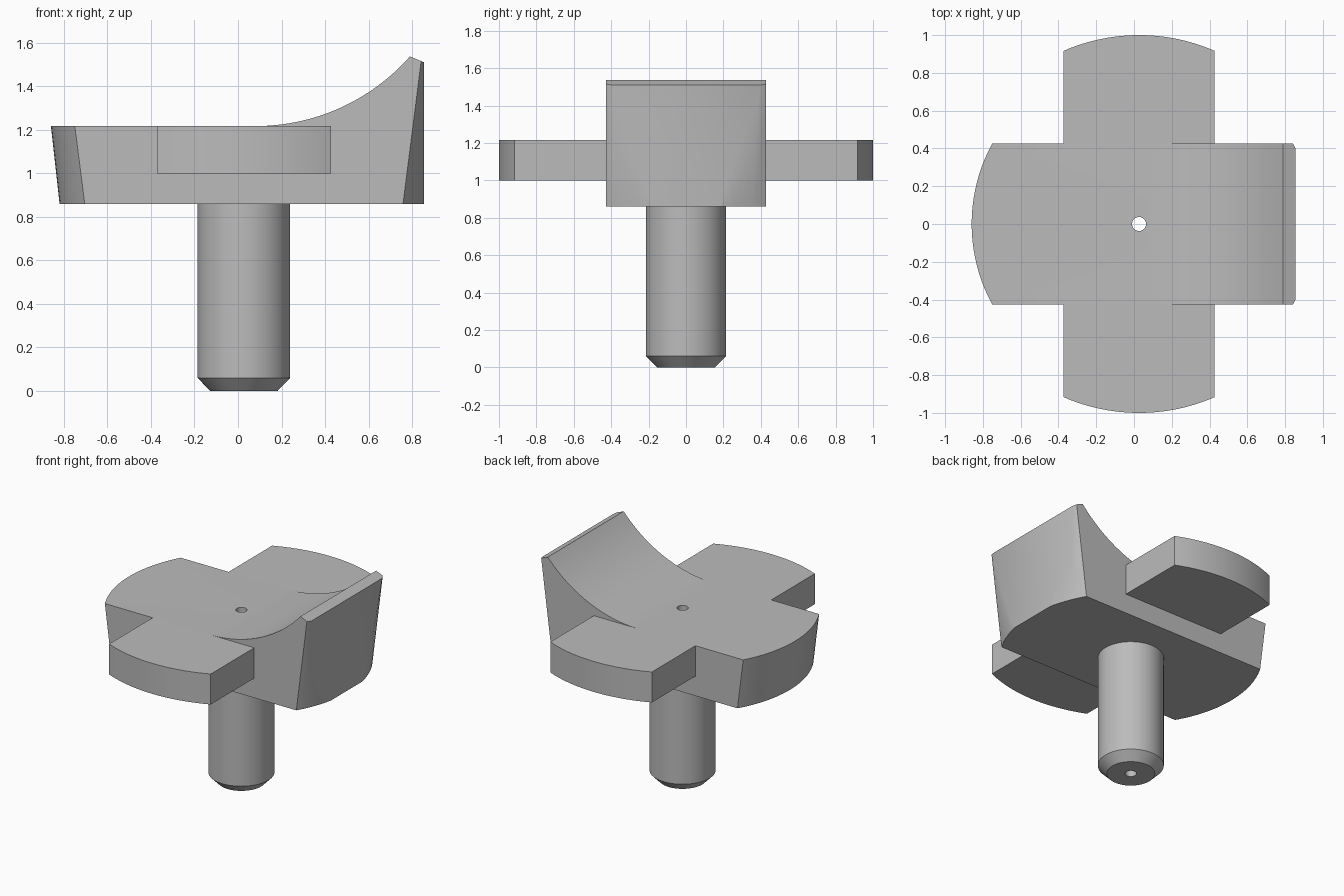
import bpy, bmesh, math
from mathutils import Vector

if "Cube" in bpy.data.objects:
    bpy.data.objects.remove(bpy.data.objects["Cube"], do_unlink=True)

AXIS = 0.027          # x of the shaft axis
HALF = 0.427          # half width of the head
TOP, BASE = 1.217, 0.86
HOLE = 0.037

grey = bpy.data.materials.new("plain_grey")
grey.use_nodes = True
grey.diffuse_color = (0.5, 0.5, 0.5, 1)
grey.node_tree.nodes["Principled BSDF"].inputs["Base Color"].default_value = (0.5, 0.5, 0.5, 1)


def finish(name, bm):
    bmesh.ops.recalc_face_normals(bm, faces=bm.faces)
    mesh = bpy.data.meshes.new(name)
    bm.to_mesh(mesh)
    bm.free()
    mesh.materials.append(grey)
    ob = bpy.data.objects.new(name, mesh)
    bpy.context.collection.objects.link(ob)
    return ob


def prism(name, points, offset):
    """Extrude a flat outline along an offset."""
    bm = bmesh.new()
    face = bm.faces.new([bm.verts.new(p) for p in points])
    new = bmesh.ops.extrude_face_region(bm, geom=[face])["geom"]
    bmesh.ops.translate(bm, vec=offset,
                        verts=[v for v in new if isinstance(v, bmesh.types.BMVert)])
    return finish(name, bm)


def frustum(name, r_low, r_high, z_low, z_high, segments):
    bm = bmesh.new()
    bmesh.ops.create_cone(bm, cap_ends=True, segments=segments, radius1=r_low,
                          radius2=r_high, depth=z_high - z_low)
    bmesh.ops.translate(bm, verts=bm.verts, vec=(AXIS, 0, (z_low + z_high) / 2))
    ob = finish(name, bm)
    ob.hide_render = True
    return ob


def boolean(ob, cutter, operation):
    mod = ob.modifiers.new(operation.lower(), 'BOOLEAN')
    mod.operation, mod.object, mod.solver = operation, cutter, 'EXACT'
    graph = bpy.context.evaluated_depsgraph_get()
    mesh = bpy.data.meshes.new_from_object(ob.evaluated_get(graph))
    ob.modifiers.clear()
    ob.data = mesh
    bpy.data.objects.remove(cutter, do_unlink=True)


# Head: side profile with the scooped upstand, trimmed by a tapering cone
start, peak = Vector((0.08, TOP)), Vector((0.79, 1.537))
d = peak - start
radius = d.length_squared / (2 * d.y)
sweep = math.asin(d.x / radius)
steps = 32
profile = [(-1, BASE), (0.855, BASE), (0.855, 1.51)]
for i in range(steps, -1, -1):
    a = sweep * i / steps
    profile.append((start.x + radius * math.sin(a), start.y + radius * (1 - math.cos(a))))
profile.append((-1, TOP))
head = prism("head", [(x, -HALF, z) for x, z in profile], (0, 2 * HALF, 0))


def taper(z):
    return 0.847 + 0.111 * (z - BASE)


boolean(head, frustum("taper_cutter", taper(0.7), taper(1.7), 0.7, 1.7, 128), 'INTERSECT')
boolean(head, frustum("hole_cutter", HOLE, HOLE, 0.5, 1.5, 32), 'DIFFERENCE')

# Side arms with rounded ends, one on each side of the head
arms = []
for name, side in (("right_arm", -1), ("left_arm", 1)):
    outline = [(AXIS - 0.4, side * HALF, 1.0), (AXIS + 0.4, side * HALF, 1.0)]
    half_angle = math.asin(0.4)
    for i in range(25):
        a = half_angle * (1 - i / 12)
        outline.append((AXIS + math.sin(a), side * math.cos(a), 1.0))
    arms.append(prism("front_arm" if side < 0 else "back_arm", outline, (0, 0, TOP - 1.0)))

# Shaft: lathed tube with a chamfered foot
bm = bmesh.new()
section = [(HOLE, 0), (0.155, 0), (0.213, 0.06), (0.213, BASE), (HOLE, BASE)]
ring = [bm.verts.new((AXIS + r, 0, z)) for r, z in section]
edges = [bm.edges.new((ring[i], ring[(i + 1) % len(ring)])) for i in range(len(ring))]
bmesh.ops.spin(bm, geom=ring + edges, cent=(AXIS, 0, 0), axis=(0, 0, 1),
               angle=math.tau, steps=64, use_duplicate=False)
bmesh.ops.remove_doubles(bm, verts=bm.verts, dist=0.0001)
shaft = finish("shaft", bm)

# Smooth the curved walls and keep the corners sharp
bpy.ops.object.select_all(action='DESELECT')
for ob in [head, shaft] + arms:
    ob.select_set(True)
bpy.context.view_layer.objects.active = head
bpy.ops.object.shade_smooth_by_angle(angle=math.radians(30))
